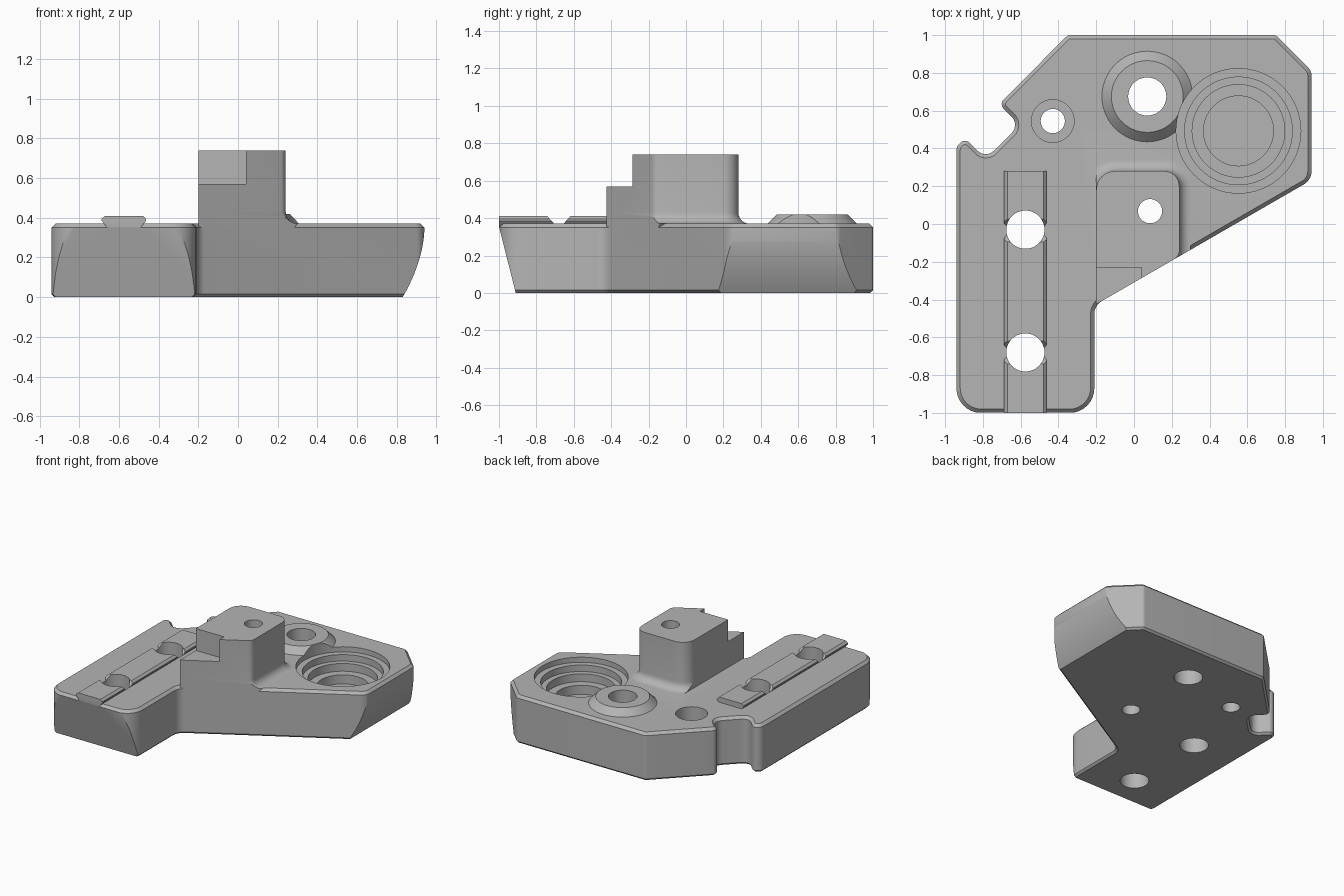
import bpy, bmesh, math
from mathutils import Vector

if "Cube" in bpy.data.objects:
    bpy.data.objects.remove(bpy.data.objects["Cube"])

grey = bpy.data.materials.new("machined grey")
grey.diffuse_color = (0.46, 0.46, 0.46, 1)
grey.use_nodes = True
grey.node_tree.nodes["Principled BSDF"].inputs["Base Color"].default_value = grey.diffuse_color


def rounded(corners, seg=8):
    """Counter-clockwise outline; each corner is (x, y, radius)."""
    out = []
    for i, (x, y, r) in enumerate(corners):
        p = Vector((x, y))
        if r == 0:
            out.append(p)
            continue
        a = (Vector(corners[i - 1][:2]) - p).normalized()
        b = (Vector(corners[(i + 1) % len(corners)][:2]) - p).normalized()
        half = a.angle(b) / 2
        t = r / math.tan(half)
        c = p + (a + b).normalized() * (r / math.sin(half))
        u, v = p + a * t - c, p + b * t - c
        sweep = u.angle(v)
        for k in range(seg + 1):
            f = k / seg
            out.append(c + (u * math.sin((1 - f) * sweep) + v * math.sin(f * sweep)) / math.sin(sweep))
    return out


def offset(pts, d):
    """Move an outline outward by d with mitred corners."""
    out = []
    for i, p in enumerate(pts):
        e1 = (p - pts[i - 1]).normalized()
        e2 = (pts[(i + 1) % len(pts)] - p).normalized()
        n1, n2 = Vector((e1.y, -e1.x)), Vector((e2.y, -e2.x))
        out.append(p + (n1 + n2) * (d / (1 + n1.dot(n2))))
    return out


def loft(name, rings):
    """Closed solid through rings of equal point count."""
    bm = bmesh.new()
    loops = [[bm.verts.new(p) for p in ring] for ring in rings]
    n = len(loops[0])
    for lo, hi in zip(loops, loops[1:]):
        for i in range(n):
            bm.faces.new((lo[i], lo[(i + 1) % n], hi[(i + 1) % n], hi[i]))
    bm.faces.new(loops[0][::-1])
    bm.faces.new(loops[-1])
    bmesh.ops.recalc_face_normals(bm, faces=bm.faces)
    mesh = bpy.data.meshes.new(name)
    bm.to_mesh(mesh)
    bm.free()
    ob = bpy.data.objects.new(name, mesh)
    bpy.context.collection.objects.link(ob)
    mesh.materials.append(grey)
    return ob


def stack(name, pts, levels):
    """Outline lofted through (z, offset) levels."""
    return loft(name, [[(p.x, p.y, z) for p in offset(pts, d)] for z, d in levels])


def along(name, axis, profile, lo, hi):
    """Profile of (u, z) pairs swept along the x or y axis."""
    if axis == "y":
        return loft(name, [[(u, t, z) for u, z in profile] for t in (lo, hi)])
    return loft(name, [[(t, u, z) for u, z in profile] for t in (lo, hi)])


def turned(name, x, y, levels, n=48):
    """Stepped or conical round solid from (z, radius) levels."""
    return loft(name, [[(x + r * math.cos(k * math.tau / n), y + r * math.sin(k * math.tau / n), z)
                        for k in range(n)] for z, r in levels])


def combine(target, tool, operation):
    mod = target.modifiers.new(operation, "BOOLEAN")
    mod.operation, mod.object, mod.solver = operation, tool, "EXACT"
    bpy.context.view_layer.objects.active = target
    bpy.ops.object.modifier_apply(modifier=mod.name)
    bpy.data.objects.remove(tool)


SLOPE = math.tan(math.radians(30))


def diagonal(x):
    return -0.425 + SLOPE * (x + 0.2)


# Base plate with chamfered rims and a slot at the back left
outline = rounded([
    (-0.94, -1.0, 0.13), (-0.21, -1.0, 0.13), (-0.21, diagonal(-0.21), 0.08),
    (0.94, diagonal(0.94), 0.08), (0.94, 0.81, 0.06), (0.75, 1.0, 0.03), (-0.35, 1.0, 0.03),
    (-0.715, 0.635, 0.035), (-0.605, 0.525, 0.06), (-0.785, 0.345, 0.06),
    (-0.895, 0.455, 0.035), (-0.94, 0.41, 0.05)])
block = stack("mounting_block", outline, [(0, -0.015), (0.015, 0), (0.35, 0), (0.37, -0.02)])

# Dovetail rail with a V gap at each bolt hole
rail = along("rail", "y", [(-0.575 + s * w, z) for s, w, z in (
    (-1, 0.07, 0.32), (1, 0.07, 0.32), (1, 0.08, 0.345), (1, 0.112, 0.385), (1, 0.112, 0.395),
    (1, 0.096, 0.41), (-1, 0.096, 0.41), (-1, 0.112, 0.395), (-1, 0.112, 0.385), (-1, 0.08, 0.345))],
    -1.02, 0.28)
for y in (-0.68, -0.035):
    combine(rail, along("rail_gap", "x", [(y - 0.025, 0.37), (y + 0.025, 0.37),
                                          (y + 0.07, 0.42), (y - 0.07, 0.42)], -0.8, -0.3), "DIFFERENCE")
combine(block, rail, "UNION")

# Sloped front and bulging right side
combine(block, along("front_slope", "x", [(-0.91, -0.001), (2, -0.001), (2, 1), (-1.0, 1), (-1.0, 0.355)],
                     -2, 2), "INTERSECT")
bulge = [(0.94 - 0.11 * (1 - z / 0.36) ** 1.9, z) for z in [0.03 * k for k in range(13)]]
combine(block, along("right_bulge", "y", [(-2, -0.001), (0.829, -0.001)] + bulge[1:] + [(0.94, 1), (-2, 1)],
                     -2, 2), "INTERSECT")

# Tower with a flared foot, trimmed flush to the diagonal side
foot = [(0.37 + 0.06 * (1 - math.cos(a)), 0.06 * (1 - math.sin(a)))
        for a in [math.pi / 2 * k / 6 for k in range(7)]]
foot = [(0.37 + 0.06 * (1 - math.cos(math.pi / 2 * k / 6)),
         0.06 * (1 - math.sin(math.pi / 2 * k / 6))) for k in range(7)]
tower = stack("tower", rounded([(-0.2, diagonal(-0.2), 0), (0.24, diagonal(0.24), 0.05),
                                (0.24, 0.28, 0.08), (-0.2, 0.28, 0.1)]),
              [(0.3, 0)] + foot + [(0.74, 0)])
trim = [Vector(p) for p in ((-0.2, diagonal(-0.2)), (1, diagonal(1)), (1, 1), (-0.2, 1))]
combine(tower, stack("tower_trim", trim, [(0.2, 0), (1, 0)]), "INTERSECT")
step = [Vector(p) for p in ((-0.4, -0.7), (0.04, -0.7), (0.04, -0.23), (-0.4, -0.23))]
combine(tower, stack("tower_step", step, [(0.57, 0), (1, 0)]), "DIFFERENCE")
combine(block, tower, "UNION")

# Conical boss
combine(block, turned("boss", 0.07, 0.675, [(0.3, 0.24), (0.37, 0.24), (0.42, 0.19)]), "UNION")

# Stepped blind pocket
combine(block, turned("pocket", 0.553, 0.493, [
    (0.15, 0.185), (0.22, 0.185), (0.22, 0.245), (0.28, 0.245), (0.28, 0.285),
    (0.33, 0.285), (0.33, 0.33), (0.6, 0.33)], 64), "DIFFERENCE")

# Through holes, one of them counterbored
for x, y, r in ((-0.575, -0.03, 0.101), (-0.575, -0.68, 0.101), (0.07, 0.675, 0.101), (0.085, 0.068, 0.064)):
    combine(block, turned("hole", x, y, [(-0.1, r), (1, r)]), "DIFFERENCE")
combine(block, turned("counterbore", -0.43, 0.545, [(-0.1, 0.064), (0.22, 0.064), (0.22, 0.113), (1, 0.113)]),
        "DIFFERENCE")

# Smooth the round walls and keep machined edges crisp
bpy.ops.object.select_all(action="DESELECT")
block.select_set(True)
bpy.context.view_layer.objects.active = block
bpy.ops.object.shade_smooth_by_angle(angle=math.radians(25))
